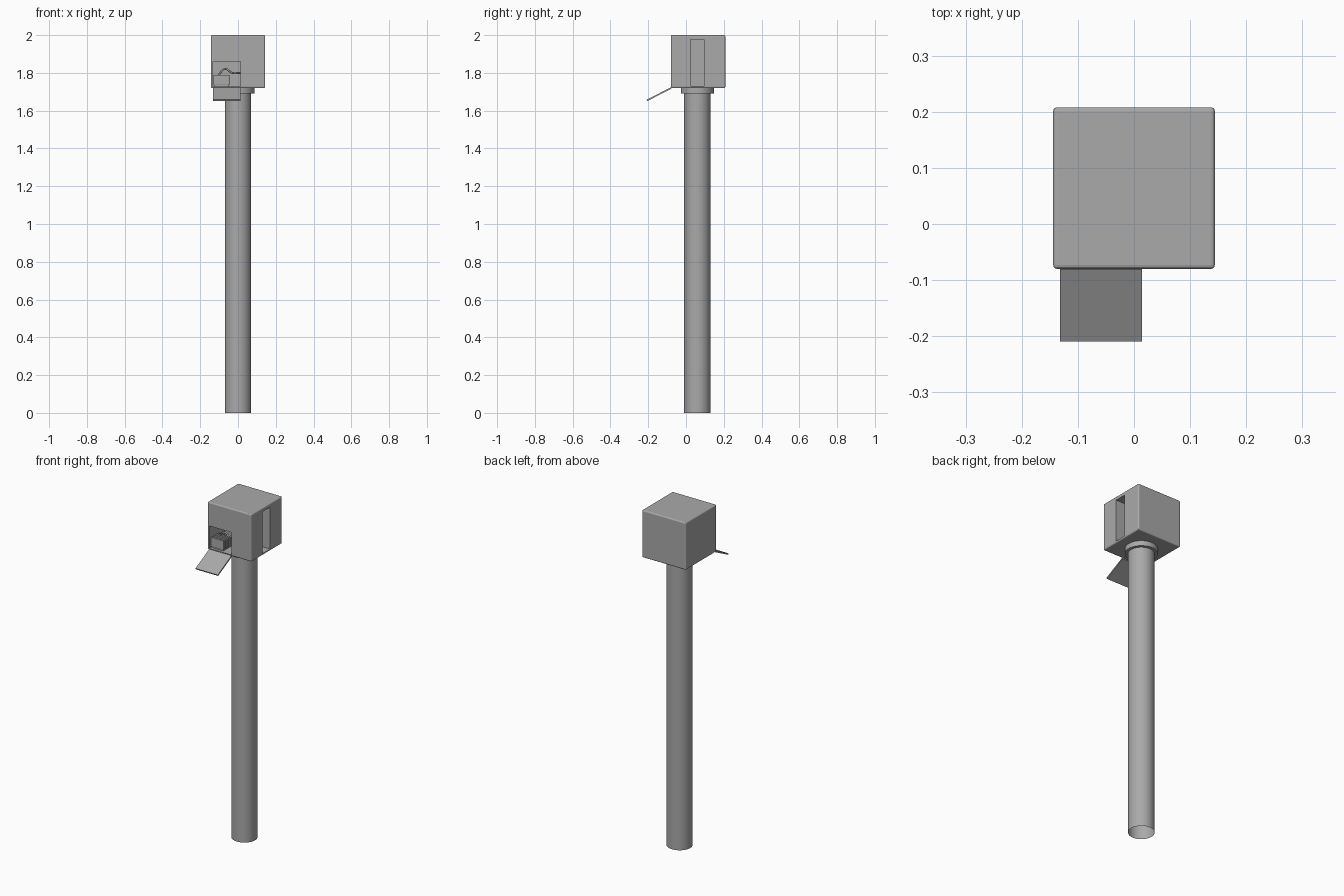
import bpy, math
from mathutils import Vector

cube = bpy.data.objects.get("Cube")
if cube:
    bpy.data.objects.remove(cube, do_unlink=True)

grey = bpy.data.materials.new("plain grey")
grey.use_nodes = True
grey.diffuse_color = (0.4, 0.4, 0.4, 1)
grey.node_tree.nodes["Principled BSDF"].inputs["Base Color"].default_value = (0.4, 0.4, 0.4, 1)


def finish(name):
    ob = bpy.context.object
    ob.name = name
    ob.data.materials.append(grey)
    return ob


def box(name, lo, hi):
    lo, hi = Vector(lo), Vector(hi)
    bpy.ops.mesh.primitive_cube_add(size=1, location=(lo + hi) / 2)
    ob = finish(name)
    ob.scale = hi - lo
    bpy.ops.object.transform_apply(location=False, rotation=False, scale=True)
    return ob


def bevel(ob, width, segments):
    mod = ob.modifiers.new("rounded edges", "BEVEL")
    mod.width, mod.segments = width, segments


def cylinder(name, radius, z0, z1, fill):
    bpy.ops.mesh.primitive_cylinder_add(vertices=48, radius=radius, depth=z1 - z0,
                                        end_fill_type=fill, location=(0, 0.06, (z0 + z1) / 2))
    bpy.ops.object.shade_smooth_by_angle(angle=math.radians(35))
    return finish(name)


# Post, open at the foot, and collar under the housing
cylinder("post", 0.07, 0, 1.70, "NOTHING")
cylinder("collar", 0.087, 1.69, 1.725, "NGON")

# Housing with a front compartment and a tall side slot
housing = box("housing", (-0.144, -0.08, 1.72), (0.144, 0.208, 2.0))
bevel(housing, 0.007, 3)
cutters = [box("compartment_cutter", (-0.132, -0.12, 1.727), (0.014, 0.06, 1.86)),
           box("slot_cutter", (0.05, 0.025, 1.73), (0.2, 0.095, 1.978))]
for cutter in cutters:
    cutter.hide_render = True
    cutter.hide_set(True)
    cut = housing.modifiers.new(cutter.name, "BOOLEAN")
    cut.operation, cut.solver, cut.object = "DIFFERENCE", "EXACT", cutter
bpy.context.view_layer.objects.active = housing
for mod in list(housing.modifiers):
    bpy.ops.object.modifier_apply(modifier=mod.name)
for cutter in cutters:
    bpy.data.objects.remove(cutter, do_unlink=True)

# Fold-down door, hinged along the lower front edge
door = box("door", (-0.132, -0.144, 0), (0.014, 0, 0.008))
door.location = (door.location.x, -0.143, 1.687)
door.rotation_euler.x = math.radians(27)

# Ribbed plug resting in the compartment
for i in range(5):
    y = -0.072 + i * 0.015
    rib = box(f"plug_rib_{i + 1}", (-0.13, y, 1.735), (-0.045, y + 0.011, 1.79))
    bevel(rib, 0.004, 2)
box("plug_core", (-0.126, -0.066, 1.728), (-0.05, 0.01, 1.785))

# Looped cable behind the plug
curve = bpy.data.curves.new("cable", "CURVE")
curve.dimensions = "3D"
curve.bevel_depth, curve.bevel_resolution = 0.005, 3
path = [(-0.105, -0.02, 1.785), (-0.07, -0.03, 1.82), (-0.03, -0.02, 1.80), (0.01, 0.0, 1.80)]
spline = curve.splines.new("BEZIER")
spline.bezier_points.add(len(path) - 1)
for point, co in zip(spline.bezier_points, path):
    point.co = co
    point.handle_left_type = point.handle_right_type = "AUTO"
cable = bpy.data.objects.new("cable", curve)
bpy.context.collection.objects.link(cable)
curve.materials.append(grey)
